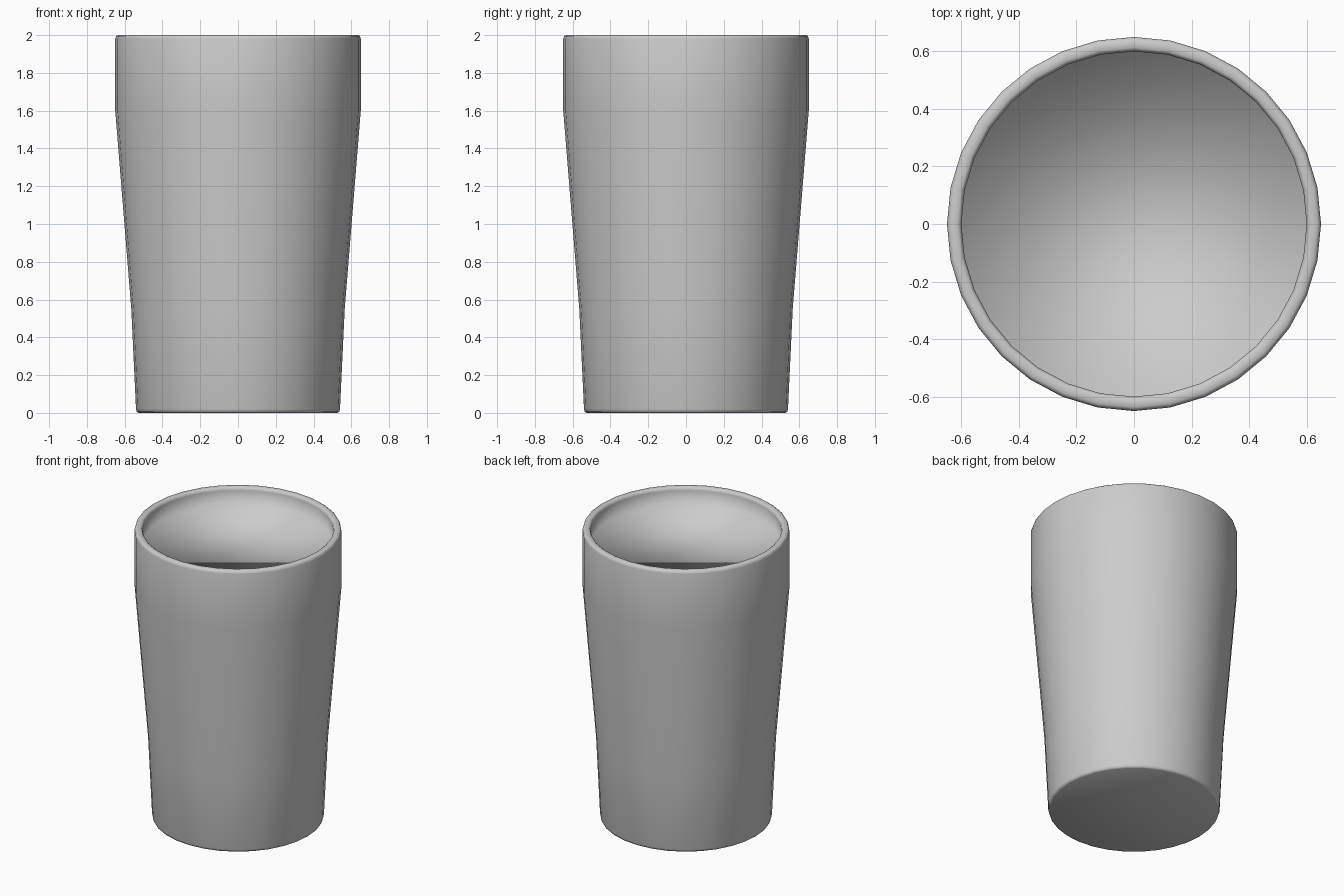
import bpy, bmesh, math

cube = bpy.data.objects.get("Cube")
if cube:
    bpy.data.objects.remove(cube, do_unlink=True)

SIDES = 32

# single plain grey
grey = bpy.data.materials.new("plain_grey")
grey.use_nodes = True
colour = (0.6, 0.6, 0.6, 1.0)
grey.diffuse_color = colour
grey.node_tree.nodes["Principled BSDF"].inputs["Base Color"].default_value = colour

# radius, height: from the base edge, up the outside, over the rim, down to the inner floor
profile = [
    (0.525, 0.0), (0.536, 0.006), (0.54, 0.02),
    (0.565, 0.55), (0.65, 1.6),
    (0.65, 1.98), (0.646, 1.994), (0.637, 2.0),
    (0.613, 2.0), (0.604, 1.994), (0.6, 1.98),
    (0.6, 1.88),
]


def ring(bm, radius, z):
    """One loop of vertices around the axis."""
    step = 2 * math.pi / SIDES
    return [bm.verts.new((radius * math.cos(i * step), radius * math.sin(i * step), z))
            for i in range(SIDES)]


# tumbler body, lathed from the profile and closed at both ends
bm = bmesh.new()
rings = [ring(bm, r, z) for r, z in profile]
for low, high in zip(rings, rings[1:]):
    for i in range(SIDES):
        j = (i + 1) % SIDES
        bm.faces.new((low[i], low[j], high[j], high[i]))
bm.faces.new(rings[0][::-1])
bm.faces.new(rings[-1])
for face in bm.faces:
    face.smooth = True

mesh = bpy.data.meshes.new("tumbler_cup")
bm.to_mesh(mesh)
bm.free()
mesh.materials.append(grey)
cup = bpy.data.objects.new("tumbler_cup", mesh)
bpy.context.collection.objects.link(cup)
